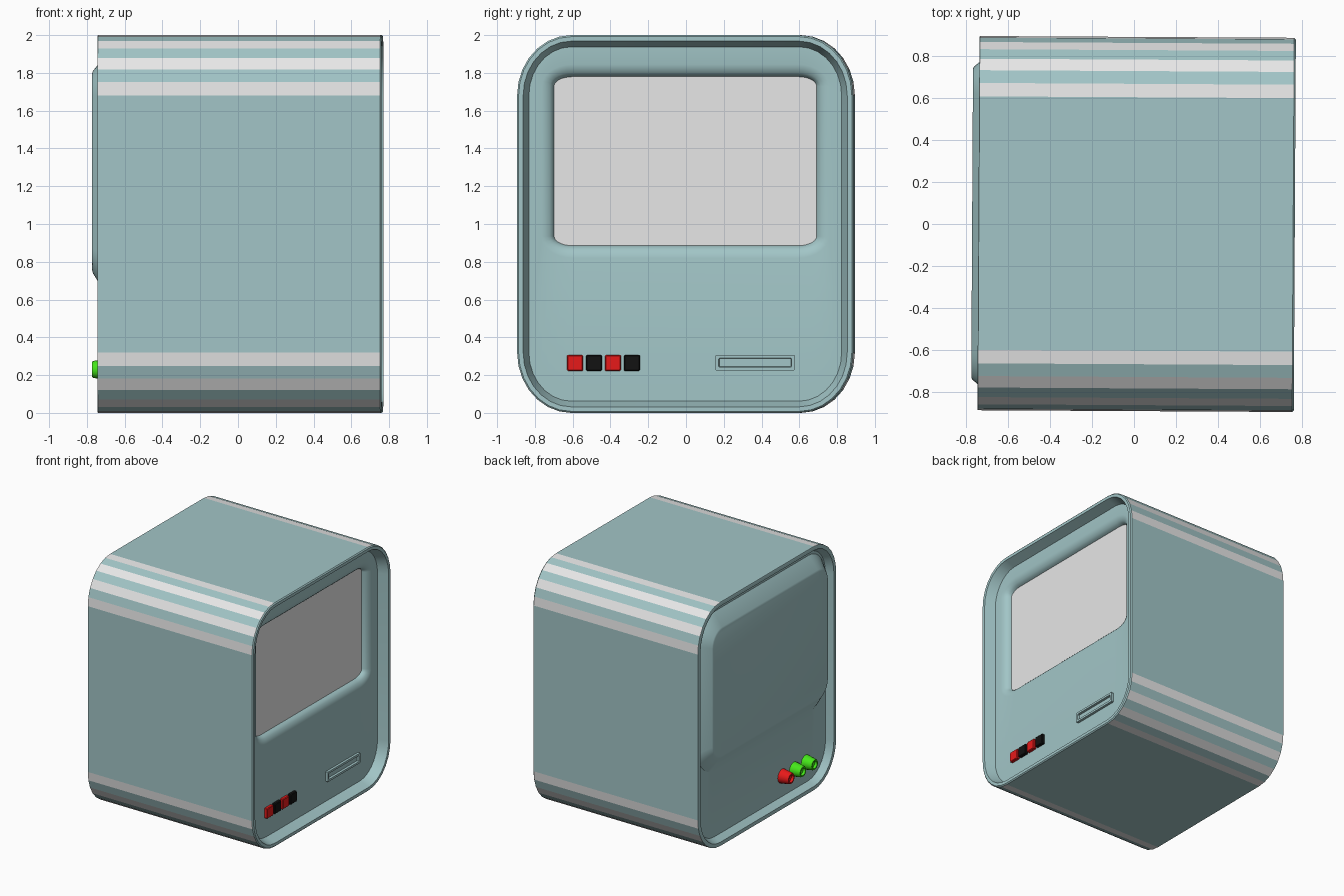
import bpy, bmesh, math
from mathutils import Matrix

cube = bpy.data.objects.get("Cube")
if cube:
    bpy.data.objects.remove(cube, do_unlink=True)


def material(name, colour):
    m = bpy.data.materials.new(name)
    m.use_nodes = True
    m.diffuse_color = (*colour, 1)
    m.node_tree.nodes["Principled BSDF"].inputs["Base Color"].default_value = (*colour, 1)
    return m


TEAL = material("teal", (0.36, 0.56, 0.57))
GREY = material("light_grey", (0.8, 0.8, 0.8))
RED = material("red", (0.8, 0.01, 0.01))
GREEN = material("green", (0.06, 0.8, 0.01))
BLACK = material("black", (0.006, 0.006, 0.006))
TURN = Matrix.Rotation(-0.0056, 4, "Z")
SEG = 7  # facets per rounded corner


def ring(x, y0, y1, z0, z1, ry, rz, n=SEG):
    """Rounded rectangle in the yz plane, counter-clockwise seen from +x."""
    corners = [(y1 - ry, z0 + rz), (y1 - ry, z1 - rz), (y0 + ry, z1 - rz), (y0 + ry, z0 + rz)]
    pts = []
    for c, (cy, cz) in enumerate(corners):
        for k in range(n + 1):
            a = math.pi / 2 * (c - 1 + k / n)
            pts.append((x, cy + ry * math.cos(a), cz + rz * math.sin(a)))
    return pts


def disc(x, y, z, r):
    return ring(x, y - r, y + r, z - r, z + r, r, r, 4)


def loft(name, rings, mats, start=None, end=None, side=lambda i: 0, smooth=True):
    """Skin rings ordered towards +x; start and end are cap material indices."""
    bm = bmesh.new()
    loops = [[bm.verts.new(p) for p in r] for r in rings]
    for a, b in zip(loops, loops[1:]):
        for i in range(len(a)):
            j = (i + 1) % len(a)
            bm.faces.new((a[i], a[j], b[j], b[i])).material_index = side(i)
    if start is not None:
        bm.faces.new(loops[0][::-1]).material_index = start
    if end is not None:
        bm.faces.new(loops[-1]).material_index = end
    bmesh.ops.remove_doubles(bm, verts=bm.verts, dist=0.0001)
    bm.transform(TURN)
    me = bpy.data.meshes.new(name)
    bm.to_mesh(me)
    bm.free()
    for m in mats:
        me.materials.append(m)
    ob = bpy.data.objects.new(name, me)
    bpy.context.collection.objects.link(ob)
    if smooth:
        bpy.ops.object.select_all(action="DESELECT")
        ob.select_set(True)
        bpy.context.view_layer.objects.active = ob
        bpy.ops.object.shade_smooth_by_angle(angle=math.radians(32))
    return ob


def body_ring(x, inset):
    return ring(x, -0.89 + inset, 0.89 - inset, inset, 2 - inset, 0.287 - inset, 0.32 - inset)


def screen_ring(x, grow):
    return ring(x, -0.695 - grow, 0.695 + grow, 0.885 - grow, 1.78 + grow, 0.1 + grow, 0.05 + grow)


# Casing sleeve: alternate corner facets are grey stripes
def stripe(i):
    k = i % (SEG + 1)
    return 1 if k < SEG and k % 2 == 0 else 0


loft("casing", [body_ring(-0.738, 0), body_ring(0.757, 0)], [TEAL, GREY], side=stripe, smooth=False)

# Screen face: rim, recessed panel, soft bezel and screen
loft("screen_panel",
     [body_ring(0.757, 0), body_ring(0.765, 0.008), body_ring(0.765, 0.032),
      body_ring(0.685, 0.062), screen_ring(0.685, 0.065), screen_ring(0.681, 0.045),
      screen_ring(0.67, 0.022), screen_ring(0.655, 0.007), screen_ring(0.635, 0)],
     [TEAL, GREY], end=1)

# Rear face: bulging cover, recessed panel and rim
loft("rear_panel",
     [ring(-0.77, -0.735, 0.735, 0.76, 1.795, 0.12, 0.12),
      ring(-0.765, -0.745, 0.745, 0.74, 1.81, 0.13, 0.13),
      ring(-0.685, -0.81, 0.81, 0.61, 1.91, 0.2, 0.21),
      body_ring(-0.685, 0.062), body_ring(-0.74, 0.032), body_ring(-0.74, 0.004),
      body_ring(-0.738, 0)],
     [TEAL], start=0)

# Row of square buttons
for i in range(4):
    y = -0.583 + 0.1 * i

    def square(x, h):
        return ring(x, y - h, y + h, 0.265 - h, 0.265 + h, 0.004, 0.004, 1)

    loft(f"button_{i + 1}", [square(0.68, 0.042), square(0.705, 0.042), square(0.71, 0.037)],
         [RED if i % 2 == 0 else BLACK], end=0, smooth=False)


# Disk slot: raised frame with a sunken middle
def slot_ring(x, inset):
    return ring(x, 0.16 + inset, 0.58 - inset, 0.225 + inset, 0.307 - inset, 0.004, 0.004, 1)


loft("disk_slot", [slot_ring(0.68, 0), slot_ring(0.705, 0), slot_ring(0.705, 0.017),
                   slot_ring(0.688, 0.02)], [TEAL], end=0, smooth=False)

# Tapered sockets on the rear
for i, mat in enumerate((RED, GREEN, GREEN)):
    profile = [(-0.75, 0.027), (-0.77, 0.03), (-0.77, 0.04), (-0.762, 0.045), (-0.68, 0.058)]
    loft(f"socket_{i + 1}", [disc(x, -0.27 - 0.15 * i, 0.23, r) for x, r in profile],
         [mat], start=0)
